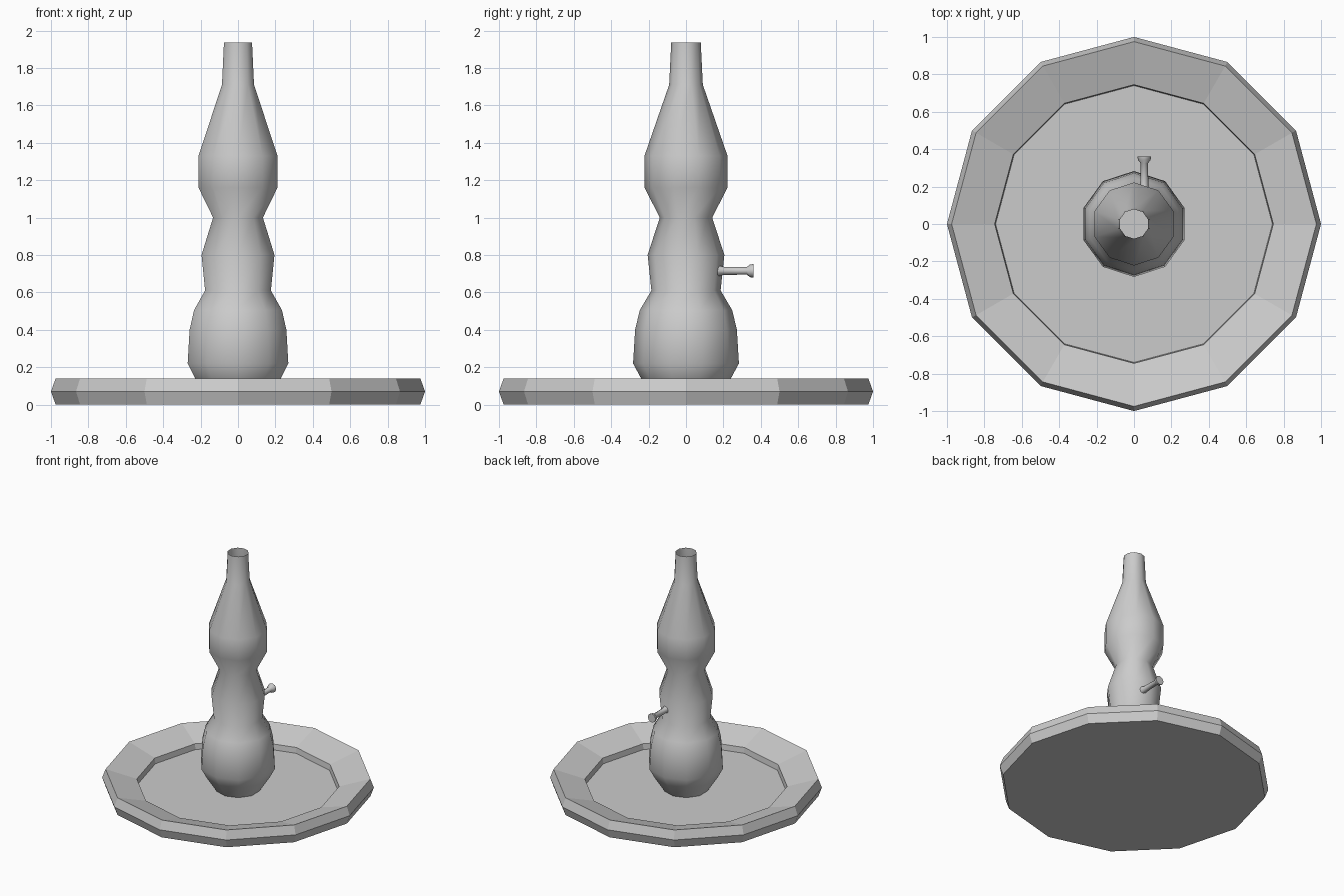
import bpy, bmesh
from math import pi, sin, cos
from mathutils import Matrix

if "Cube" in bpy.data.objects:
    bpy.data.objects.remove(bpy.data.objects["Cube"])


def lathe(name, profile, sides, cap_start=False, cap_end=False, matrix=None, smooth=None):
    """Revolve (radius, height) points about z, with a vertex on the y axis."""
    bm = bmesh.new()
    rings = []
    for r, z in profile:
        rings.append([bm.verts.new((r * sin(2 * pi * i / sides), r * cos(2 * pi * i / sides), z))
                      for i in range(sides)])
    for a, b in zip(rings, rings[1:]):
        for i in range(sides):
            j = (i + 1) % sides
            bm.faces.new((a[j], a[i], b[i], b[j]))
    if cap_start:
        bm.faces.new(rings[0])
    if cap_end:
        bm.faces.new(rings[-1][::-1])
    if matrix:
        bm.transform(matrix)
    mesh = bpy.data.meshes.new(name)
    bm.to_mesh(mesh)
    bm.free()
    obj = bpy.data.objects.new(name, mesh)
    bpy.context.collection.objects.link(obj)
    if smooth is not None:
        bpy.ops.object.select_all(action='DESELECT')
        obj.select_set(True)
        bpy.context.view_layer.objects.active = obj
        bpy.ops.object.shade_smooth_by_angle(angle=smooth)
    return obj


# Dished tray: bevelled rim sloping in to a recessed floor
lathe("tray", [(0.975, 0), (1.0, 0.07), (0.975, 0.14), (0.745, 0.07), (0.74, 0.025)],
      12, cap_start=True, cap_end=True)

# Tall open-topped body
lathe("body", [(0.165, 0.025), (0.24, 0.14), (0.283, 0.22), (0.272, 0.40), (0.247, 0.505),
               (0.185, 0.61), (0.205, 0.80), (0.14, 1.0), (0.222, 1.16), (0.222, 1.33),
               (0.09, 1.71), (0.079, 1.935)],
      10, smooth=pi / 3)

# Small hose stub with a flared end, pointing to the back
to_back = Matrix.Translation((0.055, 0, 0.715)) @ Matrix.Rotation(-pi / 2, 4, 'X')
lathe("hose_stub", [(0.035, 0.15), (0.022, 0.20), (0.020, 0.325), (0.034, 0.342), (0.036, 0.36)],
      8, cap_end=True, matrix=to_back, smooth=pi / 4)
